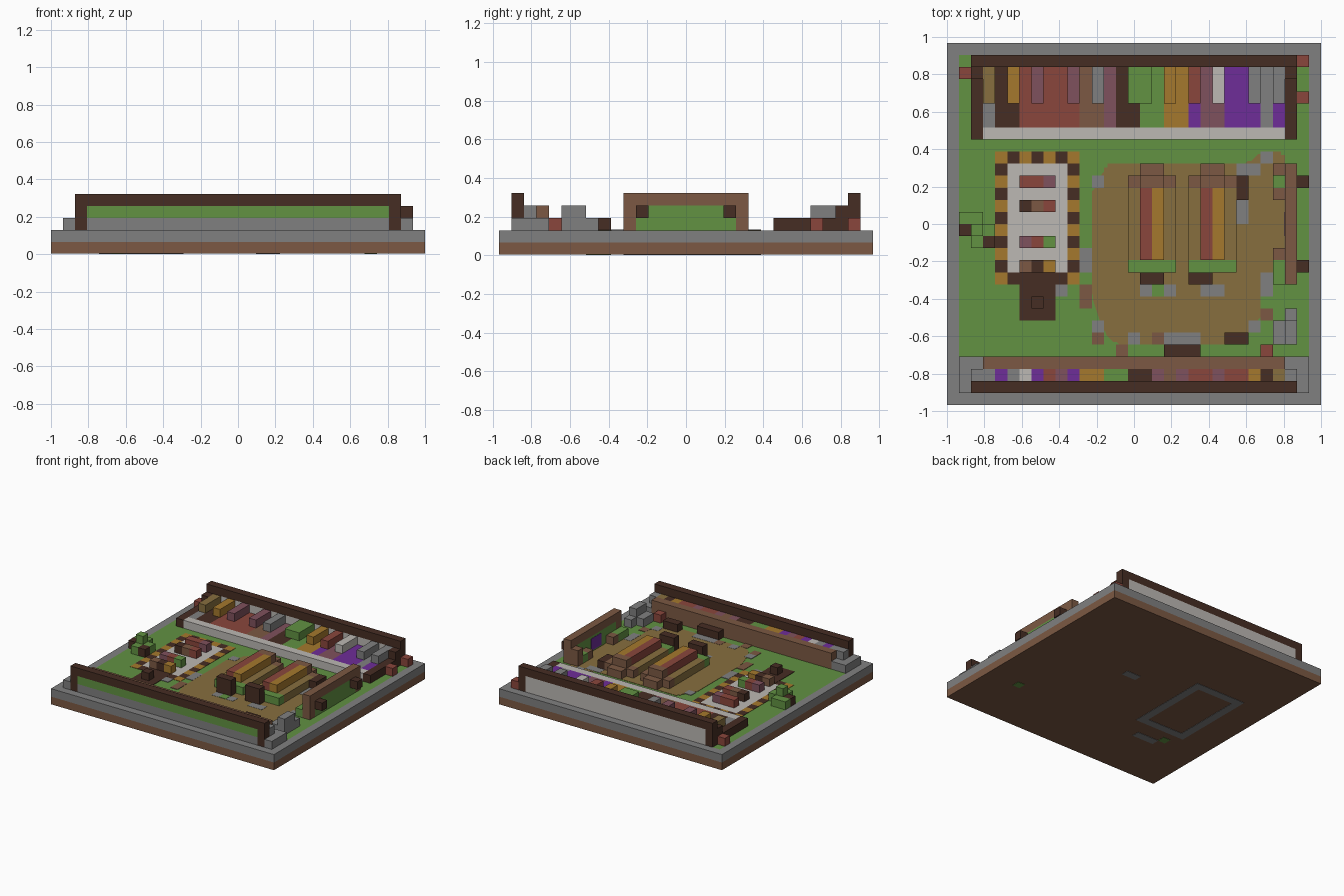
import bpy
import bmesh

if "Cube" in bpy.data.objects:
    bpy.data.objects.remove(bpy.data.objects["Cube"])

U = 2 / 31          # size of one block
CX, CY = 15.5, 15   # centre of the plot, in blocks


def linear(c):
    c /= 255
    return c / 12.92 if c <= 0.04045 else ((c + 0.055) / 1.055) ** 2.4


PALETTE = {
    "g": ("stone_grey", 128, 128, 128), "l": ("leaf_green", 98, 146, 66),
    "d": ("dark_wood", 70, 45, 35), "b": ("brown_wood", 124, 89, 67),
    "r": ("brick_red", 138, 70, 60), "o": ("orange", 165, 121, 45),
    "e": ("earth_ochre", 135, 111, 63), "w": ("off_white", 188, 184, 179),
    "p": ("purple", 110, 45, 152), "m": ("mauve", 127, 81, 93),
}
KEYS = list(PALETTE)
MATS = []
for title, *rgb in PALETTE.values():
    m = bpy.data.materials.new(title)
    col = [linear(c) for c in rgb] + [1]
    m.use_nodes = True
    m.diffuse_color = col
    m.node_tree.nodes["Principled BSDF"].inputs["Base Color"].default_value = col
    MATS.append(m)


def finish(name, bm):
    me = bpy.data.meshes.new(name)
    bm.to_mesh(me)
    bm.free()
    for m in MATS:
        me.materials.append(m)
    ob = bpy.data.objects.new(name, me)
    bpy.context.collection.objects.link(ob)
    return ob


def part(name, *boxes):
    """Each box: colour key, corner x y z, then width, depth, height, all in blocks."""
    bm = bmesh.new()
    for key, x, y, z, w, d, h in boxes:
        vs = bmesh.ops.create_cube(bm, size=1)["verts"]
        for v in vs:
            v.co = ((x + w * (v.co.x + .5) - CX) * U,
                    (y + d * (v.co.y + .5) - CY) * U,
                    (z + h * (v.co.z + .5)) * U)
        for f in {f for v in vs for f in v.link_faces}:
            f.material_index = KEYS.index(key)
    return finish(name, bm)


def row(colours, x, y, z, d, h):
    """A run of blocks side by side along x; a dot leaves a gap."""
    return [(c, x + n, y, z, 1, d, h) for n, c in enumerate(colours) if c != "."]


T = .04   # thickness of flat ground patches

# Base slab, kerb and lawn
part("soil_slab", ("b", 0, 0, T, 31, 30, 1 - T))
part("stone_slab", ("g", 0, 0, 1, 31, 30, 1 - T))
part("kerb", ("g", 0, 0, 2 - T, 1, 30, T), ("g", 30, 0, 2 - T, 1, 30, T),
     ("g", 1, 0, 2 - T, 29, 1, T), ("g", 1, 29, 2 - T, 29, 1, T))
part("lawn", ("l", 1, 1, 2 - T, 29, 28, T))
part("underside_marks", ("g", 4, 10, 0, 7, 1, T), ("g", 4, 20, 0, 7, 1, T),
     ("g", 4, 11, 0, 1, 9, T), ("g", 10, 11, 0, 1, 9, T), ("g", 6, 7, 0, 3, 1, T),
     ("g", 17, 17, 0, 2, 1, T), ("l", 26, 7, 0, 1, 1, T), ("l", 5, 8, 0, 1, 1, T))

# Back wall with its stepped end arms
part("back_wall", ("d", 2, 28, 4, 27, 1, 1), ("w", 3, 28, 2, 25, 1, 2))
for side, x in (("right", 2), ("left", 28)):
    part(side + "_back_arm", ("d", x, 22, 2, 1, 7, 1), ("d", x, 27, 3, 1, 2, 1))
part("back_step", ("w", 3, 22, 2, 25, 1, 1))
part("back_striped_deck", *row("gddrrrrrbbmddllooopmmpppgpp".replace("ooo", "oo")[:25],
                               3, 23, 2, 5, 1))
part("back_seats", *row("e.o.m..m.g.m..l.o.m r.w..g".replace("m r", "r").replace(".m..l", "..ll")[:24],
                        3, 25, 3, 3, 1), ("g", 27, 25, 3, 1, 3, 1))
part("red_pots", ("r", 1, 27, 2, 1, 1, 1), ("r", 29, 28, 2, 1, 1, 1),
     ("r", 29, 25, 2, 1, 1, 1), ("r", 26, 4, 2, 1, 1, 1))

# Front wall, shelf and corner stones
part("front_wall", ("d", 2, 1, 4, 27, 1, 1), ("l", 3, 1, 3, 25, 1, 1),
     ("g", 3, 1, 2, 25, 1, 1))
part("front_posts", ("d", 2, 1, 2, 1, 1, 2), ("d", 28, 1, 2, 1, 1, 2))
part("front_shelf", ("b", 3, 3, 3, 25, 1, 1), ("b", 3, 2, 2, 25, 2, 1))
part("front_striped_shelf", *row("gpgwprmpoollddmbmrrmrrode", 3, 2, 3, 1, 1))
for side, x in (("right", 1), ("left", 28)):
    inner = 2 if x == 1 else 28
    outer = 1 if x == 1 else 29
    part(side + "_corner_stones", ("g", outer, 1, 2, 1, 3, 1),
         ("g", inner, 2, 2, 1, 2, 1), ("g", inner, 2, 3, 1, 1, 1))
part("boulders", ("g", 27, 5, 2, 2, 2, 1), ("g", 28, 5, 3, 1, 2, 1),
     ("g", 28, 7, 2, 1, 1, 1))

# Side screen
part("screen_frame", ("b", 28, 10, 2, 1, 1, 3), ("b", 28, 19, 2, 1, 1, 3),
     ("b", 28, 11, 4, 1, 8, 1))
part("screen_panel", ("l", 28, 11, 2, 1, 8, 2))
part("screen_brackets", ("d", 29, 11, 3, 1, 1, 1), ("d", 29, 18, 3, 1, 1, 1))
part("screen_planters", ("b", 27, 19, 2, 1, 1, 2), ("l", 27, 18, 2, 1, 1, 1),
     ("b", 27, 17, 2, 1, 1, 1), ("b", 27, 12, 2, 1, 1, 1),
     ("l", 27, 10, 2, 1, 2, 1), ("p", 28 - T, 14, 2.2, T, 2, 1.5))

# Paved court with a chequered border
border = [(x, y) for x in range(4, 11) for y in range(10, 21)
          if x in (4, 10) or y in (10, 20)]
part("court_border", *[("od"[(x + y) % 2], x, y, 2, 1, 1, T) for x, y in border])
part("court_paving", ("w", 5, 11, 2, 5, 9, T))
part("court_benches", *row("rrm", 6, 18, 2, 1, 1), *row("dbr", 6, 16, 2, 1, 1),
     *row("mrl", 6, 13, 2, 1, 1))
part("court_gate", *row("bdo", 6, 11, 2, 1, 1))
part("court_path", ("d", 6, 7, 2, 3, 4, T + .02), ("d", 7, 8, 2, 1, 1, 1))

# Bush beside the court
part("bush", ("l", 1, 15, 2, 2, 1, 1), ("d", 1, 14, 2, 1, 1, 1), ("l", 2, 14, 2, 1, 1, 2),
     ("l", 2, 13, 2, 1, 1, 1), ("l", 3, 14, 2, 1, 1, 1), ("d", 3, 13, 2, 1, 1, 1))

# Earth yard with rounded outline
outline = [(13, 20), (25, 20), (26, 21), (28, 21), (28, 12), (26, 9.5), (26, 7), (25, 6),
           (24, 5), (14, 5), (13, 6), (12, 9), (12, 18), (13, 19)]
bm = bmesh.new()
face = bm.faces.new([bm.verts.new(((x - CX) * U, (y - CY) * U, 2 * U)) for x, y in outline])
top = bmesh.ops.extrude_face_region(bm, geom=[face])["geom"]
bmesh.ops.translate(bm, vec=(0, 0, T * U), verts=[v for v in top if isinstance(v, bmesh.types.BMVert)])
upright = [e for e in bm.edges if abs(e.verts[0].co.z - e.verts[1].co.z) > T * U / 2]
bmesh.ops.bevel(bm, geom=upright, offset=.3 * U, segments=2, affect="EDGES")
bmesh.ops.recalc_face_normals(bm, faces=bm.faces)
for f in bm.faces:
    f.material_index = KEYS.index("e")
finish("earth_yard", bm)

# Flat stones scattered round the yard: colour, x, y, width, depth
stones = [("g", 11, 11, 1, 2), ("b", 11, 8, 1, 2), ("g", 9, 9, 1, 1), ("g", 12, 6, 1, 1),
          ("b", 12, 5, 1, 1), ("b", 14, 4, 1, 1), ("g", 15, 5, 1, 1), ("b", 17, 5, 1, 1),
          ("g", 18, 5, 3, 1), ("g", 16, 9, 3, 1), ("g", 21, 9, 2, 1), ("l", 17, 9, 1, 1),
          ("g", 25, 6, 1, 1), ("b", 26, 7, 1, 1), ("g", 26, 9, 1, 2), ("g", 12, 18, 1, 1),
          ("g", 26, 20, 1, 1), ("g", 24, 19, 2, 1), ("g", 24, 15, 1, 2)]
part("flat_stones", *[(c, x, y, 2, w, d, T + .02 + .02 * (c == "l"))
                      for c, x, y, w, d in stones])

# Two striped tables with headboards and foot blocks
for side, x, foot in (("right", 15, 1), ("left", 20, 0)):
    part(side + "_table", ("e", x, 12, 2, 1, 6, 1), ("e", x + 3, 12, 2, 1, 6, 1),
         ("e", x + 1, 12, 2, 2, 6, 1), *row("ro", x + 1, 12, 3, 6, 1))
    part(side + "_table_head", ("b", x, 18, 2, 4, 1, 1), ("b", x + 1, 18, 3, 2, 1, 1),
         ("b", x + 1, 19, 2, 2, 1, 1))
    part(side + "_table_planter", ("l", x, 11, 2, 4, 1, 1))
    part(side + "_table_foot", ("d", x + foot, 10, 2, 2, 1, 2))

# Loose dark crates
part("crates", ("d", 18, 4, 2, 3, 1, 1), ("d", 23, 5, 2, 2, 1, 1), ("d", 24, 17, 2, 1, 2, 1))
